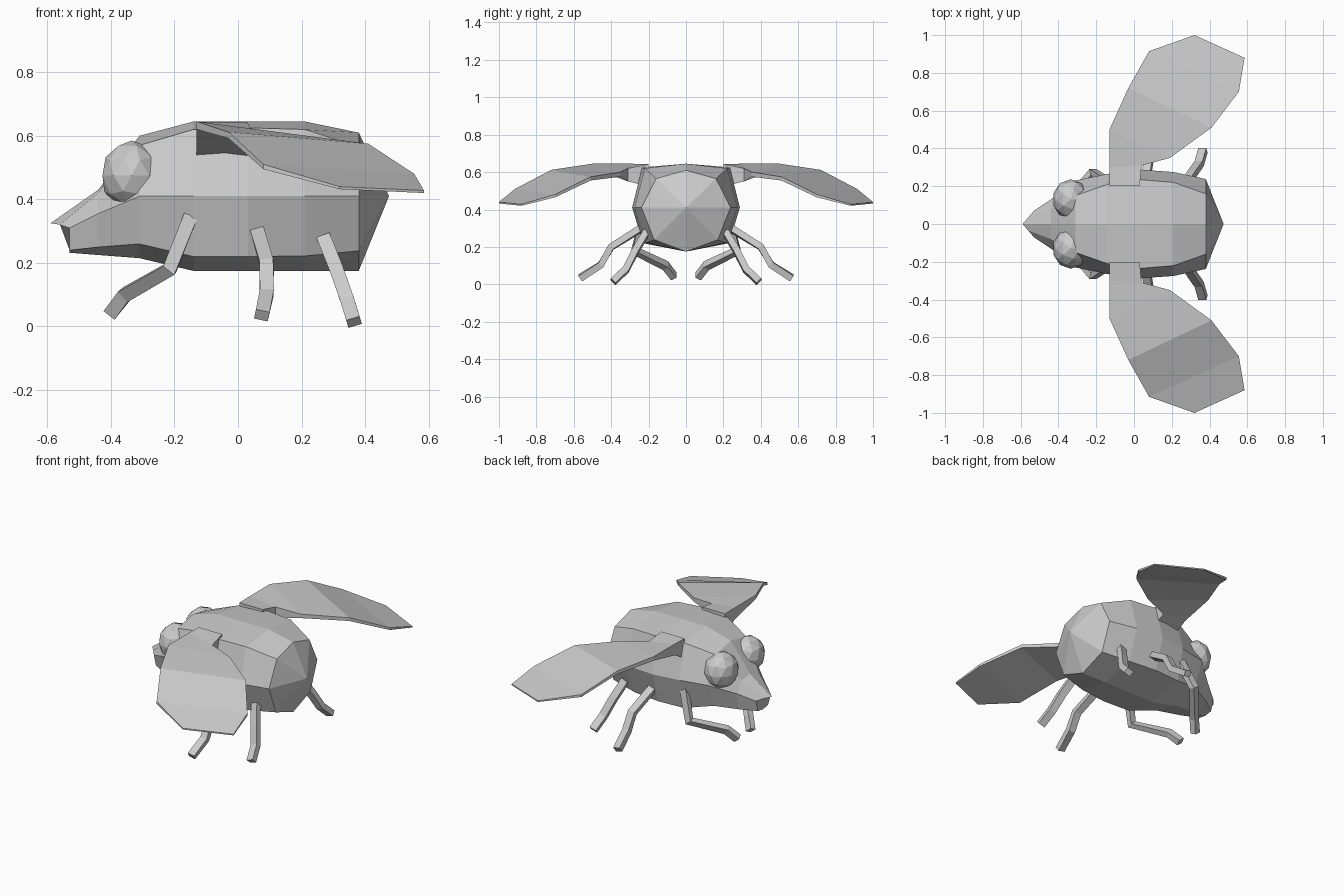
import bpy, bmesh
from mathutils import Vector

if "Cube" in bpy.data.objects:
    bpy.data.objects.remove(bpy.data.objects["Cube"])


def loft(name, rings, tip=None, mirror=False):
    """Join equal-length rings into a closed flat-faced skin."""
    bm = bmesh.new()
    vs = [[bm.verts.new(p) for p in r] for r in rings]
    n = len(vs[0])
    for a, b in zip(vs, vs[1:]):
        for i in range(n):
            j = (i + 1) % n
            bm.faces.new((a[i], a[j], b[j], b[i]))
    bm.faces.new(vs[0])
    if tip:
        t = bm.verts.new(tip)
        for i in range(n):
            bm.faces.new((vs[-1][i], vs[-1][(i + 1) % n], t))
    else:
        bm.faces.new(vs[-1])
    bmesh.ops.recalc_face_normals(bm, faces=bm.faces)
    me = bpy.data.meshes.new(name)
    bm.to_mesh(me)
    bm.free()
    ob = bpy.data.objects.new(name, me)
    bpy.context.collection.objects.link(ob)
    if mirror:
        add_mirror(ob)
    return ob


def add_mirror(ob):
    m = ob.modifiers.new("mirror", 'MIRROR')
    m.use_axis = (False, True, False)


# Body: x, top slant, top z, upper y/z, middle y/z, lower y/z, bottom z
stations = [
    (-.53, .06, .325, .035, .32, .07, .31, .05, .24, .232),
    (-.44, 0, .43, .08, .42, .13, .355, .11, .25, .225),
    (-.31, 0, .60, .15, .57, .23, .41, .17, .26, .215),
    (-.14, 0, .645, .21, .62, .265, .41, .22, .22, .175),
    (.03, 0, .645, .235, .625, .288, .41, .23, .22, .175),
    (.21, 0, .645, .22, .62, .275, .41, .21, .222, .175),
    (.38, 0, .61, .16, .565, .238, .41, .17, .238, .175),
]
rings = []
for x, s, zt, yu, zu, ym, zm, yl, zl, zb in stations:
    side = [(x - s / 2, yu, zu), (x, ym, zm), (x, yl, zl)]
    other = [(a, -b, c) for a, b, c in reversed(side)]
    rings.append([(x - s, 0, zt)] + side + [(x, 0, zb)] + other)
loft("body", rings, tip=(.475, 0, .41))

# Wings: leading point, trailing point, thickness
wing = [
    ((-.13, .20, .643), (.03, .20, .643), .12),
    ((-.13, .30, .645), (.04, .31, .62), .07),
    ((-.13, .50, .645), (.19, .35, .60), .025),
    ((-.03, .72, .612), (.41, .51, .575), .02),
    ((.08, .915, .51), (.555, .70, .48), .015),
    ((.32, 1.0, .44), (.585, .88, .428), .008),
]
rows = []
for a, b, t in wing:
    a, b, d = Vector(a), Vector(b), Vector((0, 0, t))
    rows.append([a, b, b - d, a - d])
loft("wings", rows, mirror=True)


# Legs: square tubes along bent paths
def leg(name, path, w=.022):
    pts = [Vector(p) for p in path]
    out = []
    for i, p in enumerate(pts):
        t = Vector((0, 0, 0))
        if i > 0:
            t += (p - pts[i - 1]).normalized()
        if i < len(pts) - 1:
            t += (pts[i + 1] - p).normalized()
        t.normalize()
        u = Vector((0, 1, 0)).cross(t).normalized() * w
        v = t.cross(u).normalized() * w * .8
        out.append([p + u + v, p - u + v, p - u - v, p + u - v])
    loft(name, out, mirror=True)


leg("front_legs", [(-.15, .23, .345), (-.215, .275, .18),
                   (-.355, .11, .10), (-.40, .065, .042)])
leg("middle_legs", [(.06, .23, .305), (.09, .40, .20),
                    (.09, .455, .105), (.075, .565, .035)])
leg("rear_legs", [(.27, .21, .28), (.31, .27, .18),
                  (.345, .32, .08), (.365, .39, .014)])

# Eyes: faceted balls
bpy.ops.mesh.primitive_ico_sphere_add(subdivisions=2, radius=1)
eye = bpy.context.object
eye.name = "eyes"
for v in eye.data.vertices:
    v.co = Vector((v.co.x * .096 - .335, v.co.y * .107 + .13, v.co.z * .11 + .475))
add_mirror(eye)
